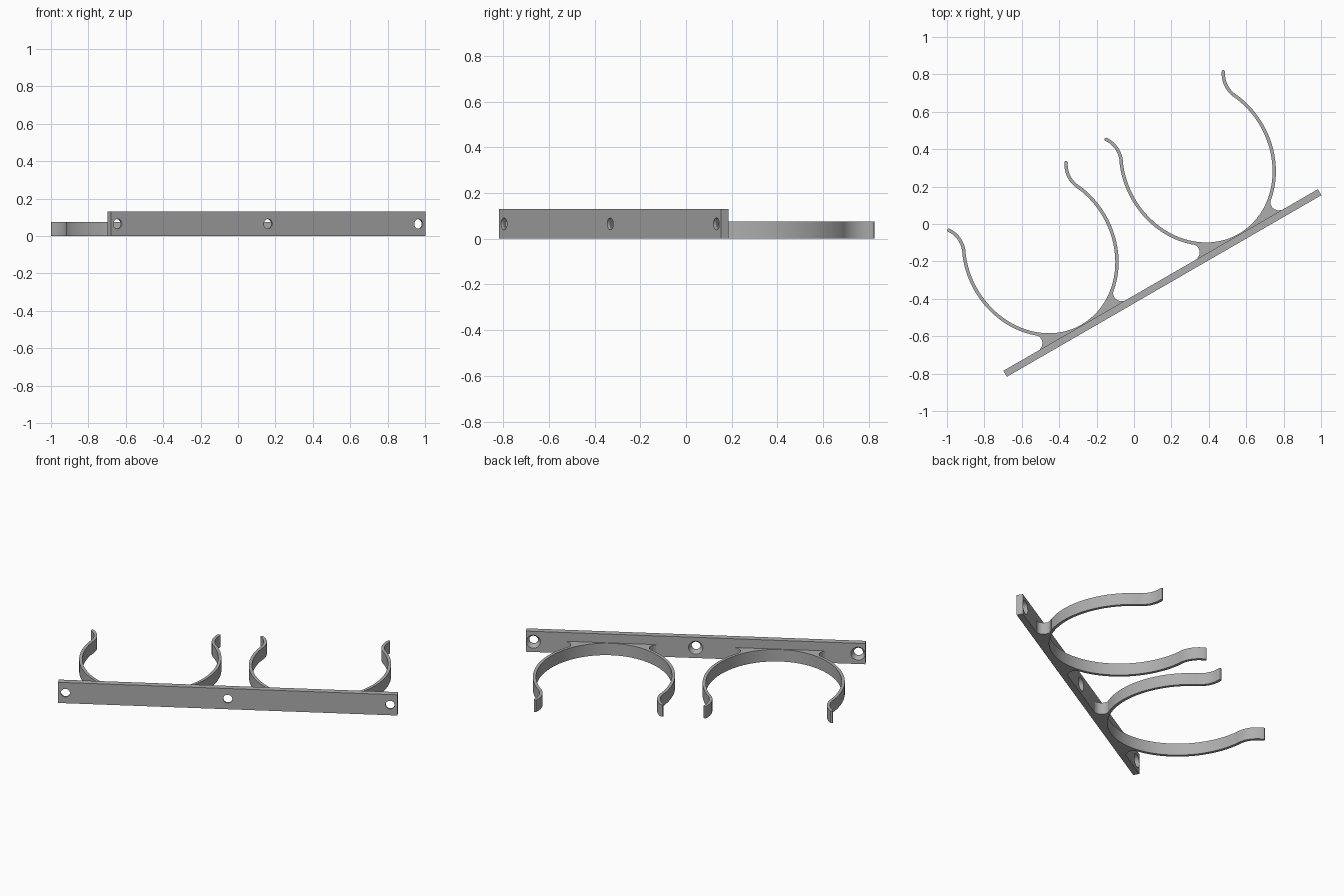
import bpy, bmesh
from math import radians, sin, cos, pi
from mathutils import Matrix, Vector

cube = bpy.data.objects.get("Cube")
if cube:
    bpy.data.objects.remove(cube)

LENGTH, DEPTH, HEIGHT = 1.942, 0.037, 0.13   # wall bar
BAND, HALF = 0.075, 0.009                    # clip height, half wall
A, B, C = 0.396, 0.451, 0.484                # clip oval radii and centre
# Everything is laid out along the bar, then turned into place
PLACE = Matrix.Translation((-0.68, -0.817, 0)) @ Matrix.Rotation(radians(30), 4, "Z")

grey = bpy.data.materials.new("plain_grey")
grey.use_nodes = True
grey.diffuse_color = (0.42, 0.42, 0.42, 1)
grey.node_tree.nodes["Principled BSDF"].inputs["Base Color"].default_value = (0.42, 0.42, 0.42, 1)


def finish(name, bm):
    bmesh.ops.recalc_face_normals(bm, faces=bm.faces)
    mesh = bpy.data.meshes.new(name)
    bm.to_mesh(mesh)
    bm.free()
    obj = bpy.data.objects.new(name, mesh)
    bpy.context.collection.objects.link(obj)
    mesh.materials.append(grey)
    obj.matrix_world = PLACE
    return obj


def smooth(obj):
    bpy.ops.object.select_all(action="DESELECT")
    obj.select_set(True)
    bpy.context.view_layer.objects.active = obj
    bpy.ops.object.shade_smooth_by_angle(angle=radians(30))


def prism(name, outline, height):
    bm = bmesh.new()
    face = bm.faces.new([bm.verts.new((x, y, 0)) for x, y in outline])
    ext = bmesh.ops.extrude_face_region(bm, geom=[face])
    verts = [v for v in ext["geom"] if isinstance(v, bmesh.types.BMVert)]
    bmesh.ops.translate(bm, verts=verts, vec=(0, 0, height))
    return finish(name, bm)


def oval(angle):
    return Vector((A * cos(angle), C + B * sin(angle)))


def clip_outline(centre):
    # Right half of the centre line: oval from the bottom up, then flared lip
    top = radians(25.8)
    half = [oval(-pi / 2 + (top + pi / 2) * i / 40) for i in range(41)]
    start, bend, h0, h1 = half[-1], 0.145, radians(-30), radians(34)
    for i in range(1, 15):
        h = h0 + (h1 - h0) * i / 14
        half.append(start + bend * Vector((cos(h0) - cos(h), sin(h) - sin(h0))))
    path = [Vector((-p.x, p.y)) for p in reversed(half[1:])] + half
    # Thicken to both sides with round tips
    left, right = [], []
    for i, p in enumerate(path):
        d = (path[min(i + 1, len(path) - 1)] - path[max(i - 1, 0)]).normalized()
        side = Vector((-d.y, d.x)) * HALF
        left.append(p + side)
        right.append(p - side)

    def tip(p, begin):
        r = begin - p
        return [p + Matrix.Rotation(pi * k / 6, 2) @ r for k in range(1, 6)]

    loop = right + tip(path[-1], right[-1]) + left[::-1] + tip(path[0], left[0])
    return [(p.x + centre, p.y) for p in loop]


def gusset_outline(centre, sign):
    # Concave outer end, then back along the clip wall to the bar
    pts = []
    for i in range(15):
        a = radians(255 - 145 * i / 14)
        pts.append(Vector((0.27 + 0.045 * cos(a), 0.083 + 0.045 * sin(a))))
    pts += [oval(radians(-51 - 30 * i / 10)) for i in range(11)]
    pts.append(Vector((0.06, 0.03)))
    pts.append(Vector((0.25, 0.03)))
    return [(centre + sign * p.x, p.y) for p in pts]


def lathe_cutter(name, s):
    # Straight hole widening to a countersink on the clip side
    bm = bmesh.new()
    rings = []
    for y, r in ((-0.02, 0.026), (0.012, 0.026), (DEPTH, 0.041), (0.06, 0.041)):
        rings.append([bm.verts.new((s + r * cos(k * pi / 16), y, 0.065 + r * sin(k * pi / 16)))
                      for k in range(32)])
    for lo, hi in zip(rings, rings[1:]):
        for k in range(32):
            j = (k + 1) % 32
            bm.faces.new((lo[k], lo[j], hi[j], hi[k]))
    bm.faces.new(rings[0])
    bm.faces.new(rings[-1])
    return finish(name, bm)


# Wall bar with three countersunk screw holes
bar = prism("wall_bar", [(0, 0), (LENGTH, 0), (LENGTH, DEPTH), (0, DEPTH)], HEIGHT)
cutters = []
for i, s in enumerate((0.042, LENGTH / 2, LENGTH - 0.042)):
    cutter = lathe_cutter(f"hole_cutter_{i + 1}", s)
    mod = bar.modifiers.new("screw_hole", "BOOLEAN")
    mod.operation, mod.solver, mod.object = "DIFFERENCE", "EXACT", cutter
    cutters.append(cutter)
bpy.context.view_layer.update()
bpy.ops.object.select_all(action="DESELECT")
bpy.context.view_layer.objects.active = bar
bar.select_set(True)
for mod in list(bar.modifiers):
    bpy.ops.object.modifier_apply(modifier=mod.name)
for cutter in cutters:
    bpy.data.objects.remove(cutter)
smooth(bar)

# Two spring clips, each braced by a pair of gussets
for label, centre in (("right", LENGTH / 4), ("left", LENGTH * 3 / 4)):
    smooth(prism(f"{label}_clip", clip_outline(centre), BAND))
    for end, sign in (("outer", -1), ("inner", 1)):
        smooth(prism(f"{label}_clip_{end}_gusset", gusset_outline(centre, sign), BAND))
